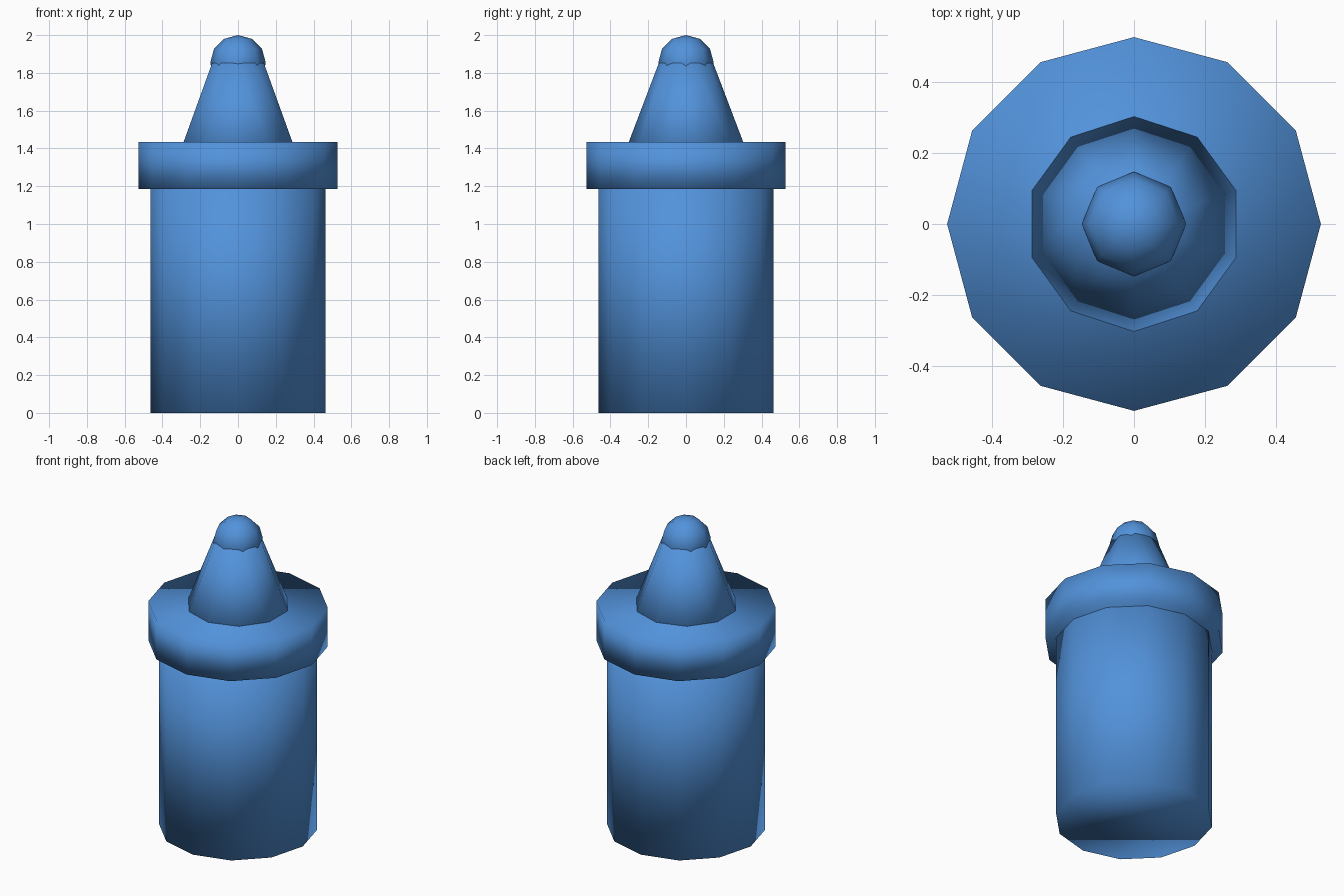
import bpy

if "Cube" in bpy.data.objects:
    bpy.data.objects.remove(bpy.data.objects["Cube"])

blue = bpy.data.materials.new("blue")
blue.diffuse_color = (0.085, 0.29, 0.71, 1.0)
blue.use_nodes = True
blue.node_tree.nodes["Principled BSDF"].inputs["Base Color"].default_value = blue.diffuse_color


def finish(name):
    """Name the active object, colour it and shade it fully smooth."""
    ob = bpy.context.object
    ob.name = name
    ob.data.materials.append(blue)
    for face in ob.data.polygons:
        face.use_smooth = True
    return ob


def frustum(name, sides, r_bottom, r_top, z0, z1):
    bpy.ops.mesh.primitive_cone_add(
        vertices=sides, radius1=r_bottom, radius2=r_top, depth=z1 - z0,
        end_fill_type='NGON', location=(0, 0, (z0 + z1) / 2))
    return finish(name)


# Twelve-sided barrel, ending inside the collar
frustum("body", 12, 0.462, 0.462, 0.0, 1.31)

# Wider band around the top of the barrel
frustum("collar", 12, 0.526, 0.526, 1.185, 1.435)

# Ten-sided tapered neck rising out of the collar
frustum("nozzle", 10, 0.35, 0.144, 1.31, 1.852)

# Rounded tip
bpy.ops.mesh.primitive_uv_sphere_add(
    segments=8, ring_count=6, radius=0.147, location=(0, 0, 1.853))
finish("tip")
